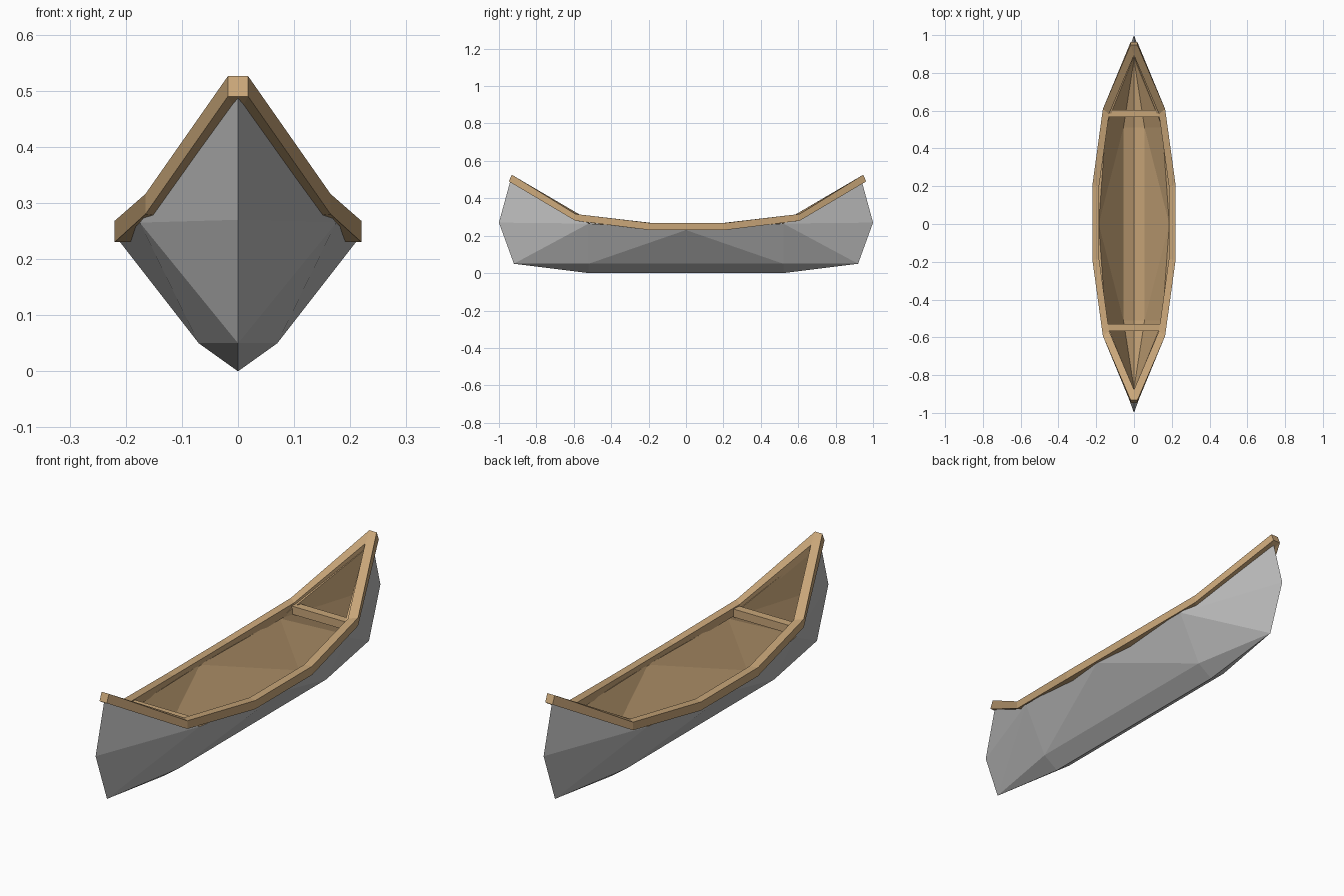
import bpy, bmesh
from mathutils import Vector

if "Cube" in bpy.data.objects:
    bpy.data.objects.remove(bpy.data.objects["Cube"])


def material(name, rgb):
    m = bpy.data.materials.new(name)
    m.diffuse_color = (*rgb, 1)
    m.use_nodes = True
    m.node_tree.nodes["Principled BSDF"].inputs["Base Color"].default_value = m.diffuse_color
    return m


GREY = material("grey_paint", (0.50, 0.50, 0.50))
WOOD = material("tan_wood", (0.58, 0.38, 0.19))


def finish(name, bm, mats):
    bmesh.ops.remove_doubles(bm, verts=bm.verts, dist=1e-4)
    bmesh.ops.recalc_face_normals(bm, faces=bm.faces)
    me = bpy.data.meshes.new(name)
    bm.to_mesh(me)
    bm.free()
    for m in mats:
        me.materials.append(m)
    ob = bpy.data.objects.new(name, me)
    bpy.context.collection.objects.link(ob)
    return ob


def face(bm, pts, mat=0):
    f = bm.faces.new([bm.verts.new(p) for p in pts])
    f.material_index = mat


# Hull: one quarter of the outer and inner skins, mirrored in x and y
OUTER = dict(mid=(.21, 0, .23), rim=(.175, .52, .265), top=(0, .94, .49), tip=(0, 1, .27),
             stem=(0, .92, .05), chine=(.07, .52, .05), keel=(0, .52, 0))
INNER = dict(mid=(.187, 0, .245), rim=(.15, .51, .265), top=(0, .885, .465), tip=(0, .90, .28),
             stem=(0, .87, .08), chine=(.056, .51, .06), keel=(0, .51, .03))
TRIS = ["mid rim chine", "rim stem chine", "rim tip stem", "rim top tip", "chine stem keel"]

bm = bmesh.new()
for sx in (-1, 1):
    def at(skin, key, sy):
        x, y, z = skin[key]
        return (x * sx, y * sy, z)
    for mat, skin in enumerate((OUTER, INNER)):
        for sy in (-1, 1):
            for t in TRIS:
                face(bm, [at(skin, k, sy) for k in t.split()], mat)
        face(bm, [at(skin, "mid", 1), at(skin, "chine", 1), at(skin, "chine", -1)], mat)
        face(bm, [at(skin, "chine", 1), at(skin, "chine", -1),
                  at(skin, "keel", -1), at(skin, "keel", 1)], mat)
    # rim strip joining both skins
    for sy in (-1, 1):
        for a, b in (("mid", "rim"), ("rim", "top")):
            face(bm, [at(OUTER, a, sy), at(OUTER, b, sy), at(INNER, b, sy), at(INNER, a, sy)], 1)
finish("hull", bm, [GREY, WOOD])

# Gunwale: closed ring of four-sided sections (outer bottom/top, inner top/bottom)
QUARTER = [
    [(.22, .2, .23), (.22, .2, .268), (.185, .19, .268), (.185, .19, .23)],
    [(.165, .6, .28), (.165, .6, .316), (.132, .575, .312), (.132, .575, .276)],
    [(.018, .955, .49), (.018, .94, .526), (0, .885, .492), (0, .885, .456)],
]


def mirrored(section, sx, sy):
    return [Vector((x * sx, y * sy, z)) for x, y, z in section]


ring = [mirrored(s, 1, 1) for s in QUARTER]
ring += [mirrored(s, -1, 1) for s in reversed(QUARTER)]
ring += [mirrored(s, -1, -1) for s in QUARTER]
ring += [mirrored(s, 1, -1) for s in reversed(QUARTER)]
bm = bmesh.new()
for i, a in enumerate(ring):
    b = ring[(i + 1) % len(ring)]
    for j in range(4):
        k = (j + 1) % 4
        pts = []
        for p in (a[j], b[j], b[k], a[k]):
            if all((p - q).length > 1e-5 for q in pts):
                pts.append(p)
        if len(pts) > 2:
            face(bm, pts)
gunwale = finish("gunwale", bm, [WOOD])
gunwale.location.y = .008

# Thwarts: crossbars near each end
for name, y in (("front_thwart", -.547), ("rear_thwart", .585)):
    bm = bmesh.new()
    bmesh.ops.create_cube(bm, size=1)
    bmesh.ops.scale(bm, vec=(.275, .037, .036), verts=bm.verts)
    bmesh.ops.translate(bm, vec=(0, y, .286), verts=bm.verts)
    finish(name, bm, [WOOD])
